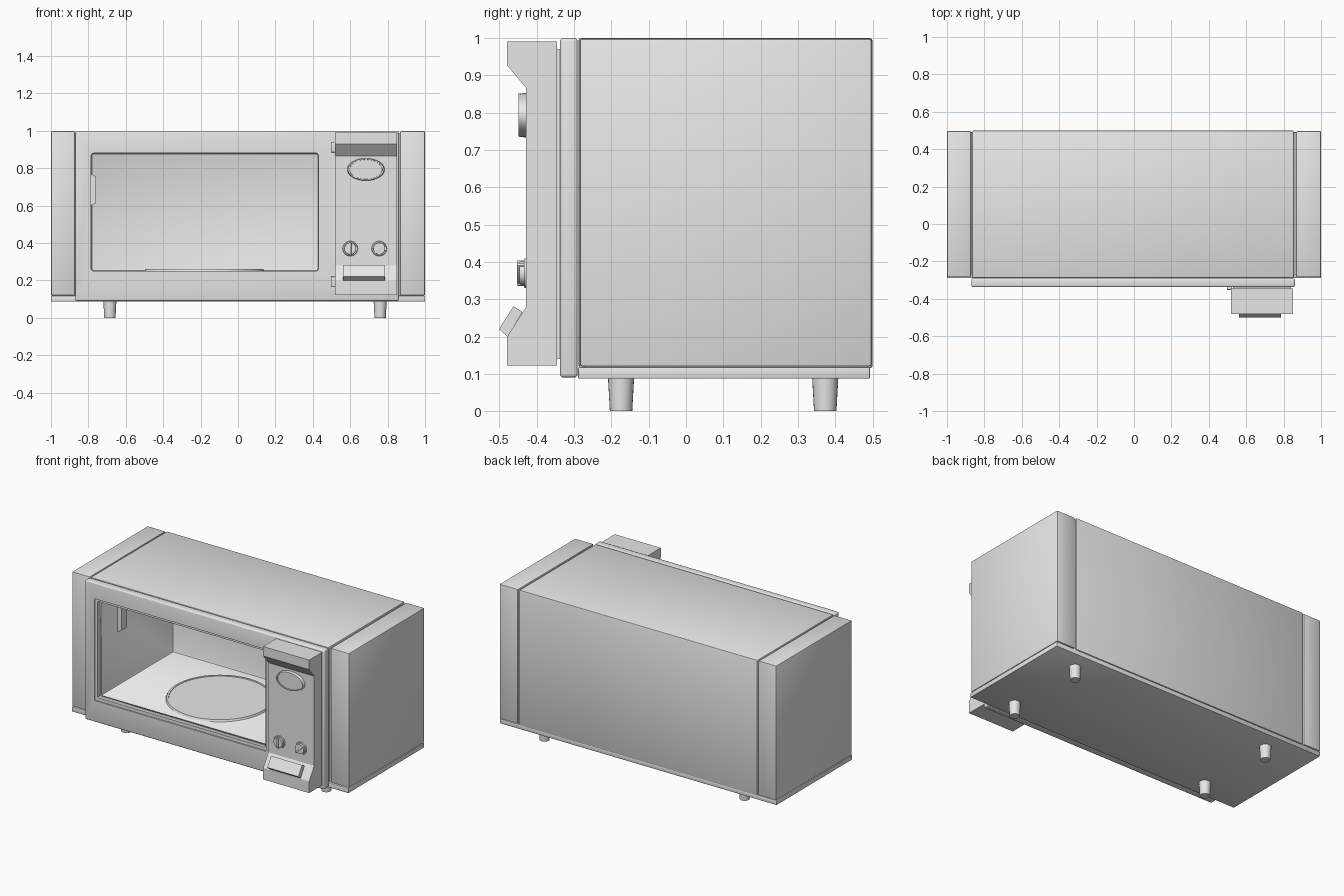
import bpy, bmesh
from math import radians, pi
from mathutils import Matrix, Vector

cube = bpy.data.objects.get("Cube")
if cube:
    bpy.data.objects.remove(cube, do_unlink=True)

GREY = (0.8, 0.8, 0.8, 1)
grey = bpy.data.materials.new("light grey")
grey.use_nodes = True
grey.diffuse_color = GREY
for node in grey.node_tree.nodes:
    if node.type == 'BSDF_PRINCIPLED':
        node.inputs["Base Color"].default_value = GREY


def finish(name, bm, smooth=True):
    bmesh.ops.recalc_face_normals(bm, faces=bm.faces)
    mesh = bpy.data.meshes.new(name)
    bm.to_mesh(mesh)
    bm.free()
    mesh.materials.append(grey)
    obj = bpy.data.objects.new(name, mesh)
    bpy.context.collection.objects.link(obj)
    if smooth:
        bpy.ops.object.select_all(action='DESELECT')
        obj.select_set(True)
        bpy.context.view_layer.objects.active = obj
        bpy.ops.object.shade_smooth_by_angle(angle=radians(35))
    return obj


def box(name, x, y, z, bevel=0.0, segments=2):
    bm = bmesh.new()
    bmesh.ops.create_cube(bm, size=1)
    for v in bm.verts:
        for i, (lo, hi) in enumerate((x, y, z)):
            v.co[i] = lo if v.co[i] < 0 else hi
    if bevel:
        bmesh.ops.bevel(bm, geom=bm.edges[:], offset=bevel, segments=segments,
                        profile=0.5, affect='EDGES')
    return finish(name, bm, bevel > 0)


def disc(name, centre, r_base, r_tip, depth, turn=None, squash=1.0,
         sides=32, rim=0.0, sink=0.0):
    """Tapered cylinder from its base at centre, with an optional sunken rim."""
    bm = bmesh.new()
    bmesh.ops.create_cone(bm, cap_ends=True, segments=sides,
                          radius1=r_base, radius2=r_tip, depth=depth)
    bmesh.ops.translate(bm, verts=bm.verts, vec=(0, 0, depth / 2))
    if rim:
        tip = [f for f in bm.faces if f.normal.z > 0.9]
        bmesh.ops.inset_region(bm, faces=tip, thickness=rim)
        bmesh.ops.inset_region(bm, faces=tip, thickness=0.001, depth=-sink)
    bmesh.ops.scale(bm, verts=bm.verts, vec=(1, squash, 1))
    bmesh.ops.transform(bm, verts=bm.verts,
                        matrix=Matrix.Translation(centre) @ (turn or Matrix()))
    return finish(name, bm)


def prism(name, outline, x0, x1):
    """Extrude a (y, z) outline along x."""
    bm = bmesh.new()
    face = bm.faces.new([bm.verts.new((x0, y, z)) for y, z in outline])
    new = bmesh.ops.extrude_face_region(bm, geom=[face])["geom"]
    bmesh.ops.translate(bm, vec=(x1 - x0, 0, 0),
                        verts=[v for v in new if isinstance(v, bmesh.types.BMVert)])
    return finish(name, bm, False)


def cut(obj, cutter):
    mod = obj.modifiers.new("opening", 'BOOLEAN')
    mod.operation = 'DIFFERENCE'
    mod.solver = 'EXACT'
    mod.object = cutter
    bpy.context.view_layer.objects.active = obj
    bpy.ops.object.modifier_apply(modifier=mod.name)


# Shell and front frame, hollowed by the cooking chamber
shell = box("shell", (-0.865, 0.855), (-0.288, 0.5), (0.115, 1.0), 0.008)
frame = box("front_frame", (-0.87, 0.86), (-0.338, -0.29), (0.09, 1.0), 0.01, 3)
rebate = box("rebate_cutter", (-0.80, 0.44), (-0.5, -0.33), (0.23, 0.895))
chamber = box("chamber_cutter", (-0.785, 0.43), (-0.6, 0.45), (0.25, 0.88), 0.012)
cut(frame, rebate)
for part in (frame, shell):
    cut(part, chamber)
for helper in (rebate, chamber):
    bpy.data.objects.remove(helper, do_unlink=True)

# Side pillars, base plate and edge strips
for side, x0, x1 in (("right", -1.0, -0.872), ("left", 0.867, 1.0)):
    box(side + "_side_panel", (x0, x1), (-0.284, 0.497), (0.12, 0.998), 0.006)
    inner = x1 if side == "right" else x0
    box(side + "_seam", (inner - 0.012, inner + 0.012), (-0.27, 0.488), (0.11, 0.988))
box("base_plate", (-1.0, 1.0), (-0.289, 0.493), (0.087, 0.118), 0.004)

# Feet
for fx, side in ((-0.685, "right"), (0.76, "left")):
    for fy, end in ((-0.174, "front"), (0.373, "back")):
        disc(f"{end}_{side}_foot", (fx, fy, 0), 0.03, 0.035, 0.09, sides=24)

# Turntable and chamber wall vent cover
disc("turntable", (-0.18, 0.07, 0.25), 0.32, 0.315, 0.012, sides=64,
     rim=0.012, sink=0.003)
vent = [(-0.12, 0.6), (-0.06, 0.6), (-0.06, 0.77), (-0.12, 0.77)]
cover = prism("vent_cover", vent, -0.787, -0.758)
for v in cover.data.vertices:
    if v.co.x > -0.77:
        v.co.z += 0.015 if v.co.z < 0.7 else -0.015

# Control panel and its mounts
outline = [(-0.345, 0.122), (-0.48, 0.122), (-0.48, 0.198), (-0.428, 0.28),
           (-0.428, 0.865), (-0.48, 0.928), (-0.48, 0.99), (-0.345, 0.99)]
prism("control_panel", outline, 0.518, 0.85)
box("panel_backing", (0.53, 0.84), (-0.35, -0.33), (0.14, 0.97))
for z, level in ((0.165, "lower"), (0.885, "upper")):
    box(level + "_hinge", (0.496, 0.525), (-0.352, -0.335), (z, z + 0.055), 0.003)

# Oval display and knobs, all facing forward
forward = Matrix.Rotation(pi / 2, 4, 'X')
disc("oval_display", (0.684, -0.427, 0.793), 0.1, 0.096, 0.021, forward, 0.6,
     48, rim=0.008, sink=0.006)
for name, kx, tilt in (("timer", 0.6, 0), ("power", 0.755, -45)):
    centre = Vector((kx, -0.427, 0.37))
    disc(name + "_knob_base", centre, 0.041, 0.038, 0.007, forward)
    disc(name + "_knob", centre, 0.033, 0.031, 0.019, forward)
    grip = box(name + "_knob_grip", (-0.006, 0.006), (-0.026, 0), (-0.034, 0.034), 0.002)
    grip.data.transform(Matrix.Translation(centre)
                        @ Matrix.Rotation(radians(-tilt), 4, 'Y'))

# Tilted door button on the lower slope
button = [(-0.462, 0.281), (-0.438, 0.266), (-0.478, 0.2), (-0.501, 0.22)]
prism("door_button", button, 0.562, 0.787)
